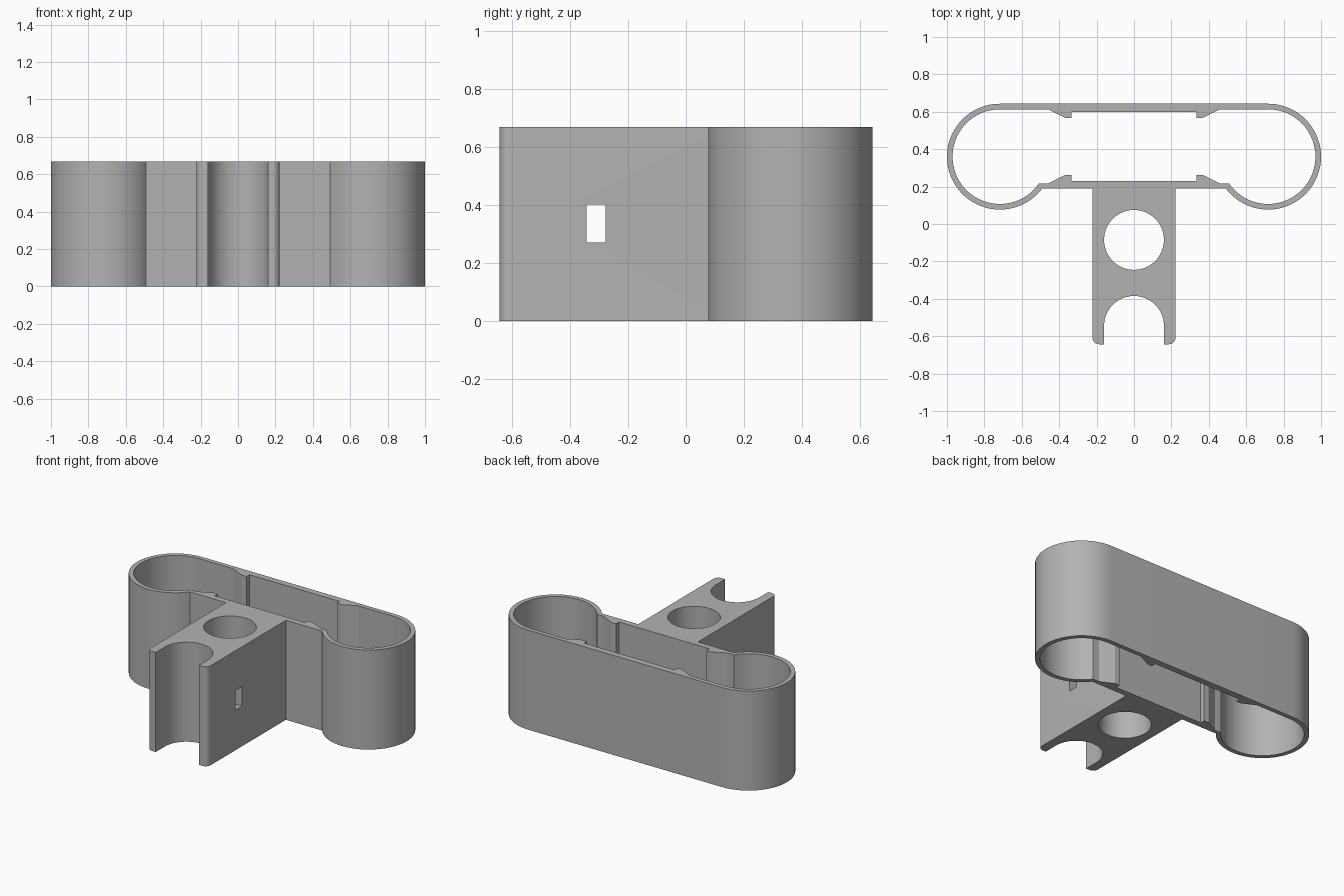
import bpy
import bmesh
import math

cube = bpy.data.objects.get("Cube")
if cube:
    bpy.data.objects.remove(cube, do_unlink=True)

H = 0.667            # height of the whole extrusion
LOBE = (0.717, 0.36)  # centre of the right-hand lobe
R_OUT, R_IN = 0.283, 0.253

grey = bpy.data.materials.new("mid grey")
grey.use_nodes = True
grey.diffuse_color = (0.45, 0.45, 0.45, 1)
grey.node_tree.nodes["Principled BSDF"].inputs["Base Color"].default_value = (0.45, 0.45, 0.45, 1)


def arc(cx, cy, r, start, end, n):
    """Points along an arc, angles in degrees."""
    angles = [math.radians(start + (end - start) * i / n) for i in range(n + 1)]
    return [(cx + r * math.cos(a), cy + r * math.sin(a)) for a in angles]


def mirrored(half):
    """Close a right-hand half outline with its mirror image."""
    return half + [(-x, y) for x, y in reversed(half)]


def prism(name, outline, z0, z1):
    """Extrude a closed outline from z0 to z1."""
    bm = bmesh.new()
    face = bm.faces.new([bm.verts.new((x, y, z0)) for x, y in outline])
    top = bmesh.ops.extrude_face_region(bm, geom=[face])["geom"]
    verts = [v for v in top if isinstance(v, bmesh.types.BMVert)]
    bmesh.ops.translate(bm, verts=verts, vec=(0, 0, z1 - z0))
    bmesh.ops.recalc_face_normals(bm, faces=bm.faces)
    mesh = bpy.data.meshes.new(name)
    bm.to_mesh(mesh)
    bm.free()
    mesh.materials.append(grey)
    obj = bpy.data.objects.new(name, mesh)
    bpy.context.collection.objects.link(obj)
    return obj


def lobe_angle(r, y):
    """Angle where the lower inner side of the lobe reaches height y."""
    return -180 + math.degrees(math.asin((LOBE[1] - y) / r))


# Body outline: notched stem, then front wall, round lobe and back wall
body = prism("clip_bracket", mirrored(
    arc(0, -0.545, 0.16, 90, 0, 24)
    + [(0.16, -0.643)]
    + arc(0.187, -0.608, 0.035, -90, 0, 8)
    + [(0.222, 0.19)]
    + arc(*LOBE, R_OUT, lobe_angle(R_OUT, 0.19), 90, 56)
)[1:], 0, H)

# Inner cavity with two pairs of retaining ridges
cavity = prism("cavity_cutter", mirrored(
    [(0.335, 0.23), (0.335, 0.262), (0.37, 0.262), (0.46, 0.217)]
    + arc(*LOBE, R_IN, lobe_angle(R_IN, 0.217), 90, 56)
    + [(0.46, 0.613), (0.37, 0.568), (0.335, 0.568), (0.335, 0.6)]
), -0.1, H + 0.1)

# Round hole through the stem
hole = prism("hole_cutter", arc(0, -0.085, 0.16, 0, 360, 64)[:-1], -0.1, H + 0.1)

# Small rectangular slot running sideways through the stem
slot = prism("tie_slot_cutter",
             [(-0.4, -0.343), (0.4, -0.343), (0.4, -0.277), (-0.4, -0.277)], 0.27, 0.4)

cutters = [cavity, hole, slot]
for cutter in cutters:
    cutter.hide_render = True
    mod = body.modifiers.new(cutter.name, "BOOLEAN")
    mod.operation = "DIFFERENCE"
    mod.solver = "EXACT"
    mod.object = cutter

# Bake the cuts and drop the cutters
bpy.context.view_layer.update()
graph = bpy.context.evaluated_depsgraph_get()
body.data = bpy.data.meshes.new_from_object(body.evaluated_get(graph))
body.modifiers.clear()
for cutter in cutters:
    bpy.data.objects.remove(cutter, do_unlink=True)

# Smooth curved walls, crisp corners
bpy.ops.object.select_all(action="DESELECT")
body.select_set(True)
bpy.context.view_layer.objects.active = body
bpy.ops.object.shade_smooth_by_angle(angle=math.radians(25))
